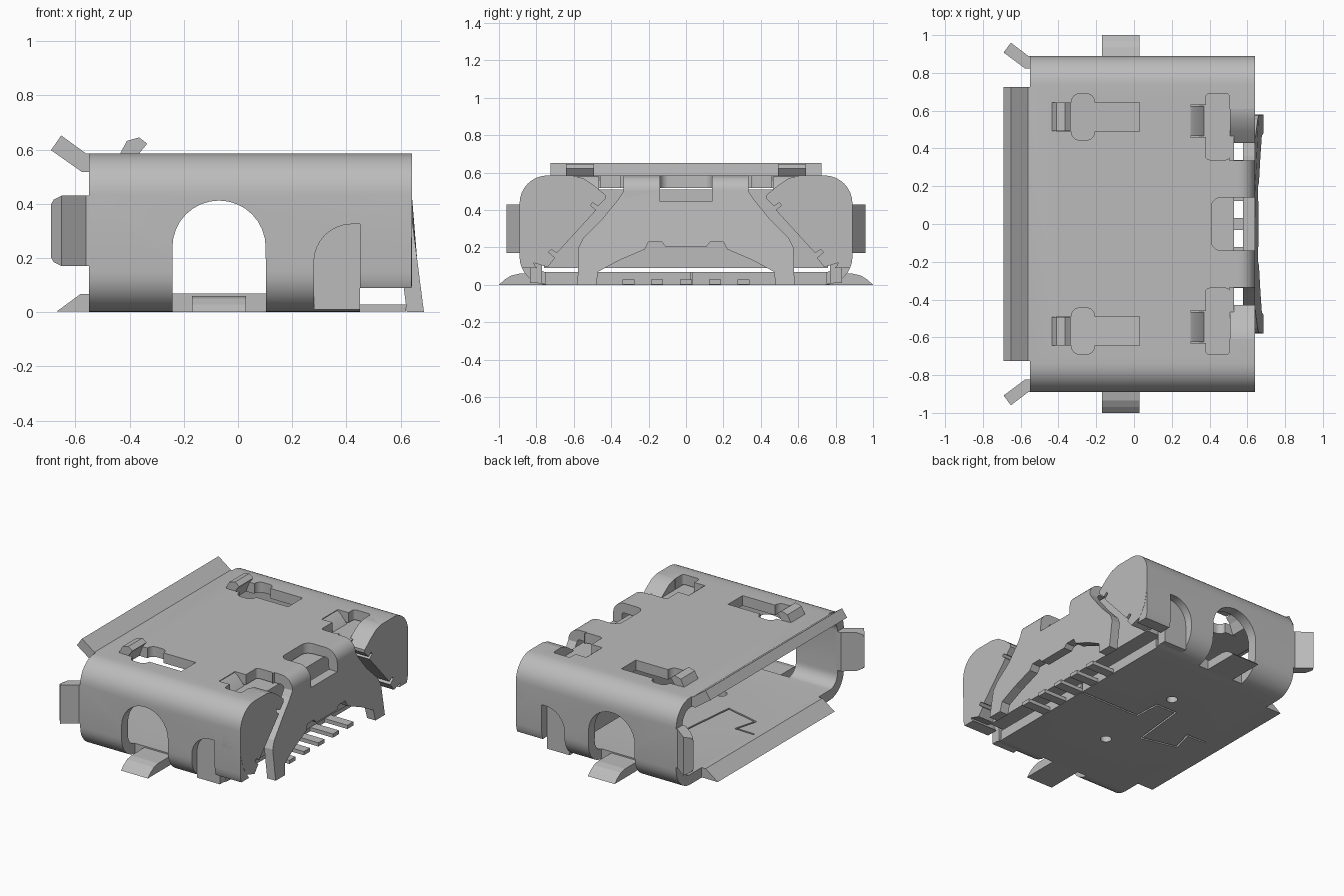
import bpy, bmesh, math
from mathutils import Vector

if "Cube" in bpy.data.objects:
    bpy.data.objects.remove(bpy.data.objects["Cube"], do_unlink=True)

steel = bpy.data.materials.new("plain grey steel")
steel.use_nodes = True
GREY = (0.5, 0.5, 0.5, 1)
steel.diffuse_color = GREY
steel.node_tree.nodes["Principled BSDF"].inputs["Base Color"].default_value = GREY


def finish(name, bm):
    bmesh.ops.recalc_face_normals(bm, faces=bm.faces)
    mesh = bpy.data.meshes.new(name)
    bm.to_mesh(mesh)
    bm.free()
    mesh.materials.append(steel)
    ob = bpy.data.objects.new(name, mesh)
    bpy.context.collection.objects.link(ob)
    return ob


def place(axis, p, d):
    """Put a 2D profile point at depth d along the chosen axis."""
    return {"x": (d, p[0], p[1]), "y": (p[0], d, p[1]), "z": (p[0], p[1], d)}[axis]


def prism(name, pts, axis, lo, hi):
    bm = bmesh.new()
    a = [bm.verts.new(place(axis, p, lo)) for p in pts]
    b = [bm.verts.new(place(axis, p, hi)) for p in pts]
    bm.faces.new(a)
    bm.faces.new(b[::-1])
    for i in range(len(pts)):
        j = (i + 1) % len(pts)
        bm.faces.new((a[i], a[j], b[j], b[i]))
    return finish(name, bm)


def box(name, x0, x1, y0, y1, z0, z1):
    return prism(name, [(x0, y0), (x1, y0), (x1, y1), (x0, y1)], "z", z0, z1)


def arc(cx, cy, r, start, end, n=8):
    return [(cx + r * math.cos(math.radians(start + (end - start) * i / n)),
             cy + r * math.sin(math.radians(start + (end - start) * i / n)))
            for i in range(n + 1)]


def rounded(x0, x1, y0, y1, r, n=8):
    return (arc(x1 - r, y1 - r, r, 0, 90, n) + arc(x0 + r, y1 - r, r, 90, 180, n)
            + arc(x0 + r, y0 + r, r, 180, 270, n) + arc(x1 - r, y0 + r, r, 270, 360, n))


def mirror_y(pts, s):
    return [(s * p[0], p[1]) for p in pts]


def cut(target, cutters):
    for c in cutters:
        m = target.modifiers.new("cut", "BOOLEAN")
        m.operation, m.solver, m.object = "DIFFERENCE", "EXACT", c
    bpy.context.view_layer.update()
    graph = bpy.context.evaluated_depsgraph_get()
    mesh = bpy.data.meshes.new_from_object(target.evaluated_get(graph))
    target.modifiers.clear()
    target.data = mesh


def smooth(ob):
    bpy.ops.object.select_all(action="DESELECT")
    ob.select_set(True)
    bpy.context.view_layer.objects.active = ob
    bpy.ops.object.shade_smooth_by_angle(angle=math.radians(30))


W, H, T = 0.89, 0.585, 0.068      # half width, height and sheet thickness
X0, X1 = -0.55, 0.64

# Folded sheet shell: hollow rounded tube along x
bm = bmesh.new()
loops = []
for inset in (0, T):
    prof = rounded(-W + inset, W - inset, inset, H - inset, 0.15 - inset)
    loops.append([[bm.verts.new((x, *p)) for p in prof] for x in (X0, X1)])
(o0, o1), (i0, i1) = loops
for a, b in ((o0, o1), (i0, i1), (o0, i0), (o1, i1)):
    for k in range(len(a)):
        j = (k + 1) % len(a)
        bm.faces.new((a[k], a[j], b[j], b[k]))
shell = finish("shell", bm)

# Openings in the shell
cutters = [
    box("rear_roof_cutter", 0.505, 0.8, -0.61, 0.61, 0.3, 0.8),
    box("rear_floor_cutter", 0.45, 0.8, -1, 1, -0.1, 0.09),
    prism("roof_window_cutter", rounded(0.41, 0.8, -0.14, 0.14, 0.05), "z", 0.445, 0.8),
]
arch = [(0.105, -0.1)] + arc(-0.07, 0.24, 0.172, 0, 180, 16) + [(-0.242, -0.1)]
side_gap = [(0.45, 0.01), (0.45, 0.325)] + arc(0.42, 0.185, 0.14, 90, 180) + [(0.28, 0.01)]
for s in (-1, 1):
    ya, yb = sorted((s * 0.75, s * 1.1))
    cutters.append(prism("arch_cutter", arch, "y", ya, yb))
    cutters.append(prism("side_gap_cutter", side_gap, "y", ya, yb))
    ya, yb = sorted((s * 0.34, s * 0.69))
    cutters.append(prism("latch_cutter", rounded(0.38, 0.506, ya, yb, 0.02), "z", 0.4, 0.8))
    ya, yb = sorted((s * 0.46, s * 0.63))
    cutters.append(box("latch_ramp_cutter", 0.3, 0.39, ya, yb, 0.4, 0.8))
    c = s * 0.567
    cutters.append(box("spring_slot_cutter", -0.41, 0.03, c - 0.077, c + 0.077, 0.4, 0.8))
    cutters.append(prism("spring_head_cutter", rounded(-0.33, -0.21, c - 0.122, c + 0.122, 0.04),
                         "z", 0.4, 0.8))
    cutters.append(prism("floor_hole_cutter", arc(-0.04, s * 0.32, 0.035, 0, 345, 23),
                         "z", -0.1, 0.2))

# Interlocking seam in the floor
seam = [(-0.7, 0.05), (-0.4, 0.04), (-0.44, -0.11), (-0.2, -0.17), (-0.16, 0.21),
        (-0.01, 0.21), (0.0, 0.03), (0.5, 0.03)]
for p, q in zip(seam, seam[1:]):
    p, q = Vector(p), Vector(q)
    d = (q - p).normalized() * 0.006
    n = Vector((-d.y, d.x))
    cutters.append(prism("seam_cutter", [p - d + n, p - d - n, q + d - n, q + d + n],
                         "z", -0.1, 0.2))
cut(shell, cutters)

# Flared lips around the mouth
top_lip = prism("top_lip", [(-0.54, H), (-0.56, H), (-0.652, 0.652), (-0.69, 0.598),
                            (-0.575, 0.517), (-0.54, 0.517)], "y", -0.725, 0.725)
prism("bottom_lip", [(-0.54, T), (-0.58, T), (-0.67, 0.002), (-0.54, 0.002)], "y", -0.62, 0.62)
lip = [(-0.54, W), (-0.56, W), (-0.652, 0.96), (-0.69, 0.908), (-0.575, 0.822), (-0.54, 0.822)]
for s, side in ((-1, "right"), (1, "left")):
    side_lip = prism(side + "_lip", [(p[0], s * p[1]) for p in lip], "z", 0.17, 0.43)
    trim = []
    for z, dz in ((0.17, 1), (0.43, -1)):
        trim.append(prism("lip_corner_cutter", [(-0.72, z - dz * 0.02), (-0.63, z - dz * 0.02),
                    (-0.65, z), (-0.68, z + dz * 0.015), (-0.7, z + dz * 0.05)], "y", -1.1, 1.1))
    cut(side_lip, trim)
    cutters += trim

# Solder tabs, contact springs, latches and side flaps in mirrored pairs
tab = [(0.7, 0), (1, 0), (0.97, 0.028), (0.935, 0.05), (0.89, 0.06), (0.7, 0.06)]
bump = [(-0.435, H), (-0.41, 0.632), (-0.365, 0.645), (-0.335, 0.622), (-0.365, H), (-0.39, 0.517),
        (-0.435, 0.517)]
ramp = [(0.29, H), (0.32, 0.57), (0.38, 0.5), (0.38, 0.44), (0.31, 0.51), (0.29, 0.517)]
curl = ([(0.74, 0.095), (0.82, 0.12), (0.865, 0.19), (0.89, 0.3)]
        + arc(W - 0.15, H - 0.15, 0.15, 0, 90)
        + [(0.61, H), (0.55, 0.57), (0.49, 0.53), (0.43, 0.48), (0.43, 0.46),
           (0.47, 0.42), (0.5, 0.44), (0.51, 0.425), (0.48, 0.4),
           (0.69, 0.17), (0.72, 0.19), (0.735, 0.175), (0.7, 0.145)])
for s, side in ((-1, "right"), (1, "left")):
    prism(side + "_solder_tab", mirror_y(tab, s), "x", -0.17, 0.03)
    c = s * 0.567
    prism(side + "_contact_spring", bump, "y", c - 0.075, c + 0.075)
    ya, yb = sorted((s * 0.465, s * 0.625))
    smooth(prism(side + "_latch", ramp, "y", ya, yb))
    ya, yb = sorted((s * 0.77, s * 0.835))
    prism(side + "_side_flap", side_gap, "y", ya, yb)
    smooth(prism(side + "_rear_ear", mirror_y(curl, s), "x", 0.508, 0.641))

# Bent strap joining the roof to the back cover
strap_profile = ([(0.5, H), (0.54, H)] + arc(0.555, 0.5, 0.085, 90, 0)
                 + [(0.64, 0.46), (0.575, 0.46)]
                 + arc(0.555, 0.5, 0.02, 0, 90, 4) + [(0.5, 0.517)])
strap = prism("roof_strap", strap_profile, "y", -0.335, 0.335)
cut(strap, [cutters[2]])

# Back cover with flared legs, leaning out towards the bottom
half = [(0.335, 0.5), (0.36, 0.46), (0.45, 0.35), (0.55, 0.25), (0.575, 0.2), (0.58, 0),
        (0.48, 0), (0.47, 0.07), (0.36, 0.13), (0.22, 0.19), (0.2, 0.23), (0.13, 0.23),
        (0.11, 0.205)]
cover = prism("back_cover", half + mirror_y(half[::-1], -1), "x", 0.577, 0.64)
for v in cover.data.vertices:
    v.co.x += 0.046 * max(0, 0.36 - v.co.z) / 0.36
cut(cover, [cutters[2]])

# Inner block behind the cover and the row of contact pins
box("inner_block", 0.25, 0.53, -0.76, 0.76, 0.09, 0.51)
for i in range(5):
    y = (i - 2) * 0.154
    box("contact_pin", 0.43, 0.62, y - 0.032, y + 0.032, 0.003, 0.028)

for ob in (shell, strap, top_lip):
    smooth(ob)
for c in cutters:
    c.hide_render = True
    c.hide_viewport = True
